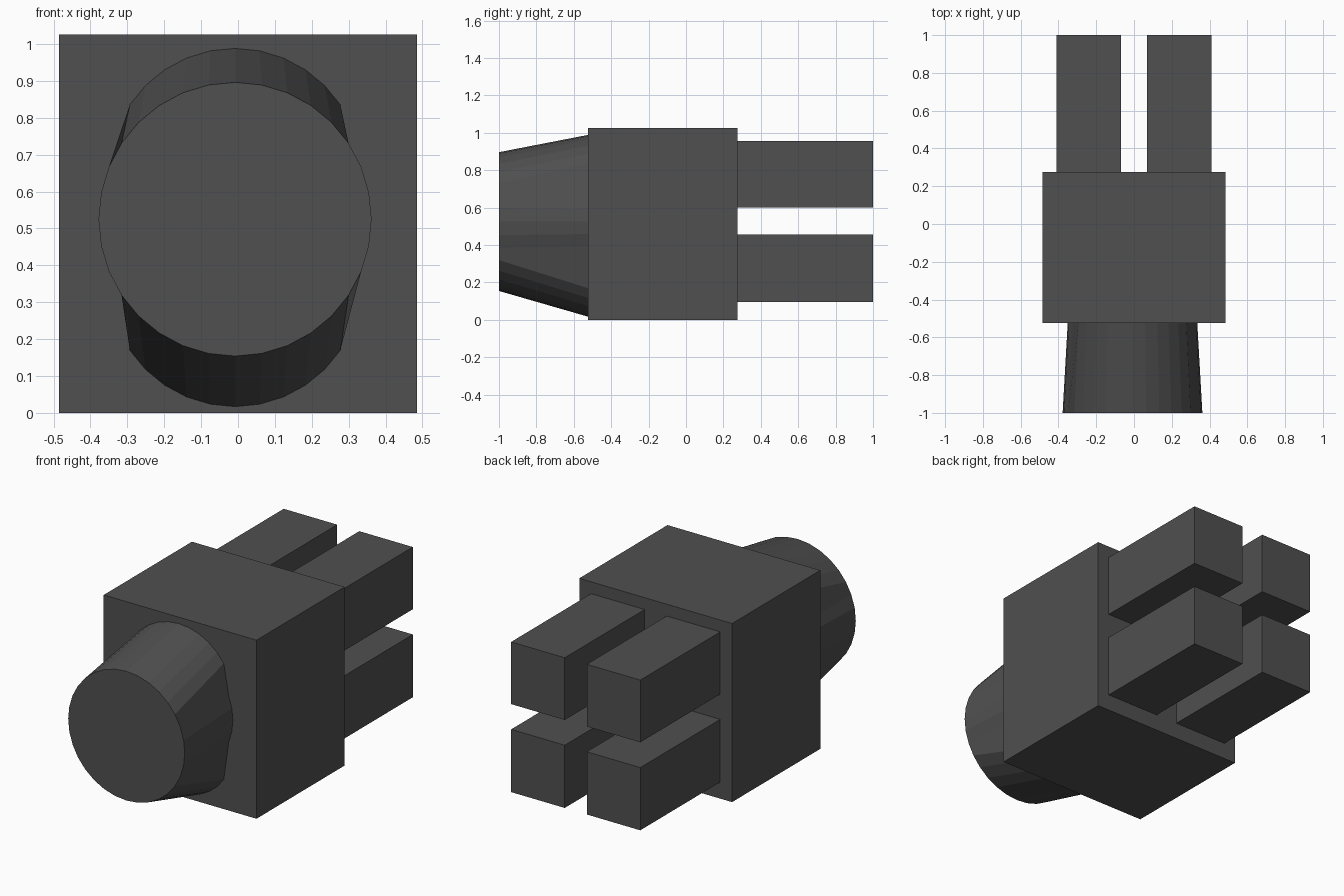
import bpy, bmesh, math

if "Cube" in bpy.data.objects:
    bpy.data.objects.remove(bpy.data.objects["Cube"])

dark = bpy.data.materials.new("dark_plastic")
dark.diffuse_color = (0.08, 0.08, 0.08, 1)
dark.use_nodes = True
dark.node_tree.nodes["Principled BSDF"].inputs["Base Color"].default_value = dark.diffuse_color


def finish(name, bm):
    bmesh.ops.recalc_face_normals(bm, faces=bm.faces)
    mesh = bpy.data.meshes.new(name)
    bm.to_mesh(mesh)
    bm.free()
    mesh.materials.append(dark)
    obj = bpy.data.objects.new(name, mesh)
    bpy.context.collection.objects.link(obj)
    return obj


def box(name, lo, hi):
    bm = bmesh.new()
    bmesh.ops.create_cube(bm, size=1)
    for v in bm.verts:
        v.co = [(a + b) / 2 + c * (b - a) for a, b, c in zip(lo, hi, v.co)]
    return finish(name, bm)


# Main housing
box("housing", (-0.485, -0.525, 0), (0.485, 0.275, 1.025))

# Four rear prongs
for side, x in (("left", -0.41), ("right", 0.07)):
    for level, z0, z1 in (("lower", 0.095, 0.455), ("upper", 0.6, 0.957)):
        box(f"{level}_{side}_prong", (x, 0.275, z0), (x + 0.34, 1, z1))

# Front plug: round face, root stretched taller at its top and bottom arcs
SIDES, CX, CZ = 32, -0.008, 0.525
bm = bmesh.new()
face_ring, root_ring = [], []
for i in range(SIDES):
    a = 2 * math.pi * i / SIDES
    s, c = math.sin(a), math.cos(a)
    stretch = 0.12 if c > 0.5 else -0.165 if c < -0.5 else 0
    face_ring.append(bm.verts.new((CX + 0.37 * s, -1, CZ + 0.371 * c)))
    root_ring.append(bm.verts.new((CX + 0.343 * s, -0.525, CZ + 0.343 * c + stretch)))
for i in range(SIDES):
    j = (i + 1) % SIDES
    bm.faces.new((face_ring[i], face_ring[j], root_ring[j], root_ring[i]))
bm.faces.new(face_ring)
bm.faces.new(root_ring)
finish("front_plug", bm)
